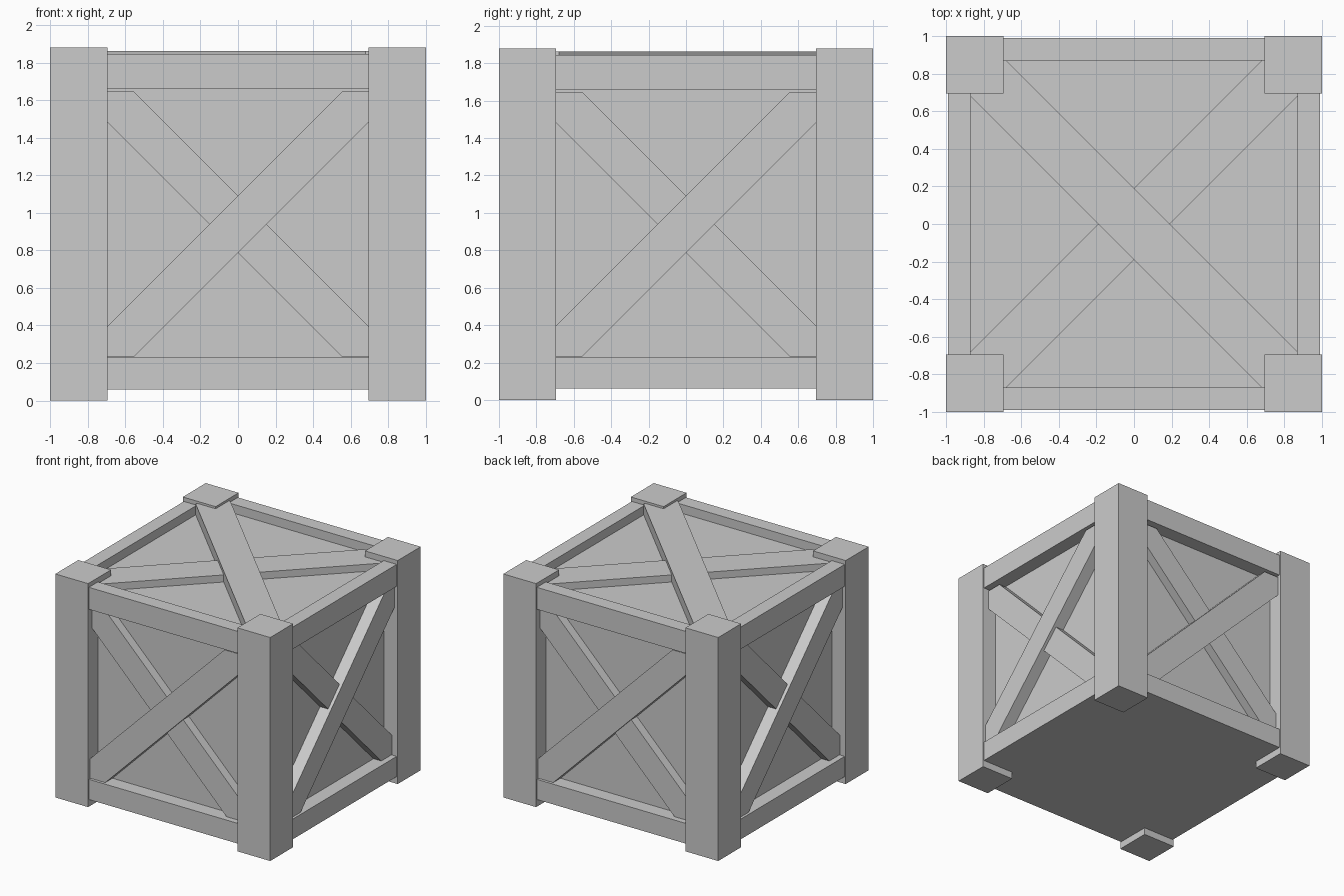
import bpy, bmesh
from math import pi
from mathutils import Matrix, Vector

if "Cube" in bpy.data.objects:
    bpy.data.objects.remove(bpy.data.objects["Cube"])


def make(name, bm):
    bmesh.ops.recalc_face_normals(bm, faces=bm.faces)
    me = bpy.data.meshes.new(name)
    bm.to_mesh(me)
    bm.free()
    ob = bpy.data.objects.new(name, me)
    bpy.context.collection.objects.link(ob)
    return ob


def box(name, lo, hi, turn=0):
    lo, hi = Vector(lo), Vector(hi)
    bm = bmesh.new()
    bmesh.ops.create_cube(bm, size=1)
    bmesh.ops.scale(bm, vec=hi - lo, verts=bm.verts)
    bmesh.ops.translate(bm, vec=(lo + hi) / 2, verts=bm.verts)
    bm.transform(Matrix.Rotation(turn, 4, 'Z'))
    return make(name, bm)


def brace(name, a, b, h, flip, inner, outer, place):
    """Diagonal plank clipped to a 2a x 2b rectangle, extruded inner to outer."""
    pts = [(-a, -b), (-b + h, -b), (a, a - h), (a, b), (b - h, b), (-a, -a + h)]
    bm = bmesh.new()
    face = bm.faces.new([bm.verts.new((flip * x, y, inner)) for x, y in pts])
    out = bmesh.ops.extrude_face_region(bm, geom=[face], use_keep_orig=True)
    new = [g for g in out['geom'] if isinstance(g, bmesh.types.BMVert)]
    bmesh.ops.translate(bm, vec=(0, 0, outer - inner), verts=new)
    bm.transform(place)
    return make(name, bm)


POST, PANEL, RAIL = 0.695, 0.87, 0.99

# Inner box giving the recessed panels
box("inner_panels", (-PANEL, -PANEL, 0.06), (PANEL, PANEL, 1.77))

# Four identical sides: corner post, two rails, crossed braces
for i in range(4):
    turn = i * pi / 2
    box(f"corner_post_{i}", (-1, -1, 0), (-POST, -POST, 1.88), turn)
    box(f"lower_rail_{i}", (-POST, -RAIL, 0.06), (POST, -PANEL, 0.23), turn)
    box(f"upper_rail_{i}", (-POST, -RAIL, 1.66), (POST, -PANEL, 1.845), turn)
    place = (Matrix.Rotation(turn, 4, 'Z') @ Matrix.Translation((0, 0, 0.94))
             @ Matrix.Rotation(pi / 2, 4, 'X'))
    brace(f"side_brace_outer_{i}", POST, 0.707, 0.152, 1, 0.86, 0.972, place)
    brace(f"side_brace_inner_{i}", POST, 0.707, 0.152, -1, 0.86, 0.945, place)

# Crossed braces on the lid
flat = Matrix.Identity(4)
brace("lid_brace_outer", PANEL, PANEL, 0.19, -1, 1.76, 1.862, flat)
brace("lid_brace_inner", PANEL, PANEL, 0.19, 1, 1.76, 1.83, flat)
